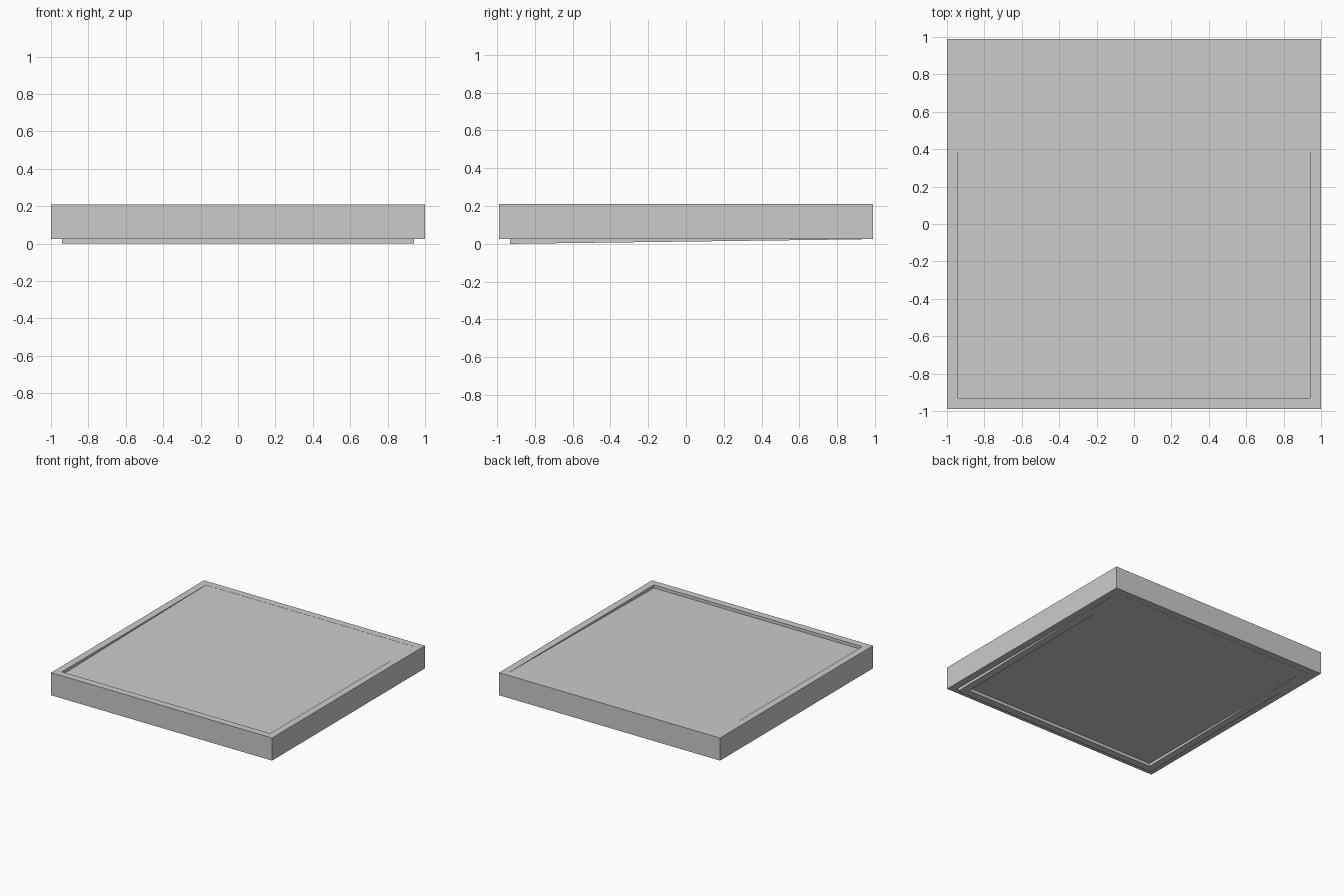
import bpy, bmesh

if "Cube" in bpy.data.objects:
    bpy.data.objects.remove(bpy.data.objects["Cube"])

HX, HY = 1.0, 0.988      # half size of the slab
RIM = 0.058              # rim width
BASE, TOP = 0.025, 0.21  # underside and top of the slab
SINK = 0.025             # drop of the tilted parts at the front edge

bm = bmesh.new()


def slope(high, y):
    """Height of a plane that dips by SINK at the front and meets 'high' at the back."""
    back = HY - RIM
    return high - 0.001 - (SINK - 0.001) * (back - y) / (2 * back)


def loop(inset, z, tilted=False):
    """Rectangular ring of four vertices, flat or lying on the sloped plane."""
    x, y = HX - inset, HY - inset
    return [bm.verts.new((px, py, slope(z, py) if tilted else z))
            for px, py in ((-x, -y), (x, -y), (x, y), (-x, y))]


# Nested rings from the sunken sloped top panel, over the rim, to the underside
rings = [
    loop(RIM, TOP, True),         # sloped panel
    loop(RIM, TOP),               # rim inner edge
    loop(0, TOP),                 # rim outer edge
    loop(0, BASE),                # slab bottom edge
    loop(RIM, BASE),              # tapered lip, outer root
    loop(RIM, BASE, True),        # tapered lip, outer edge
    loop(RIM + 0.06, BASE, True), # tapered lip, inner edge
    loop(RIM + 0.06, BASE),       # tapered lip, inner root
]
for a, b in zip(rings, rings[1:]):
    for i in range(4):
        j = (i + 1) % 4
        bm.faces.new((a[i], a[j], b[j], b[i]))
bm.faces.new(rings[0])
bm.faces.new(rings[-1])
bmesh.ops.recalc_face_normals(bm, faces=bm.faces)

# Shallow tray object
mesh = bpy.data.meshes.new("shallow_tray")
bm.to_mesh(mesh)
bm.free()
tray = bpy.data.objects.new("shallow_tray", mesh)
bpy.context.collection.objects.link(tray)
